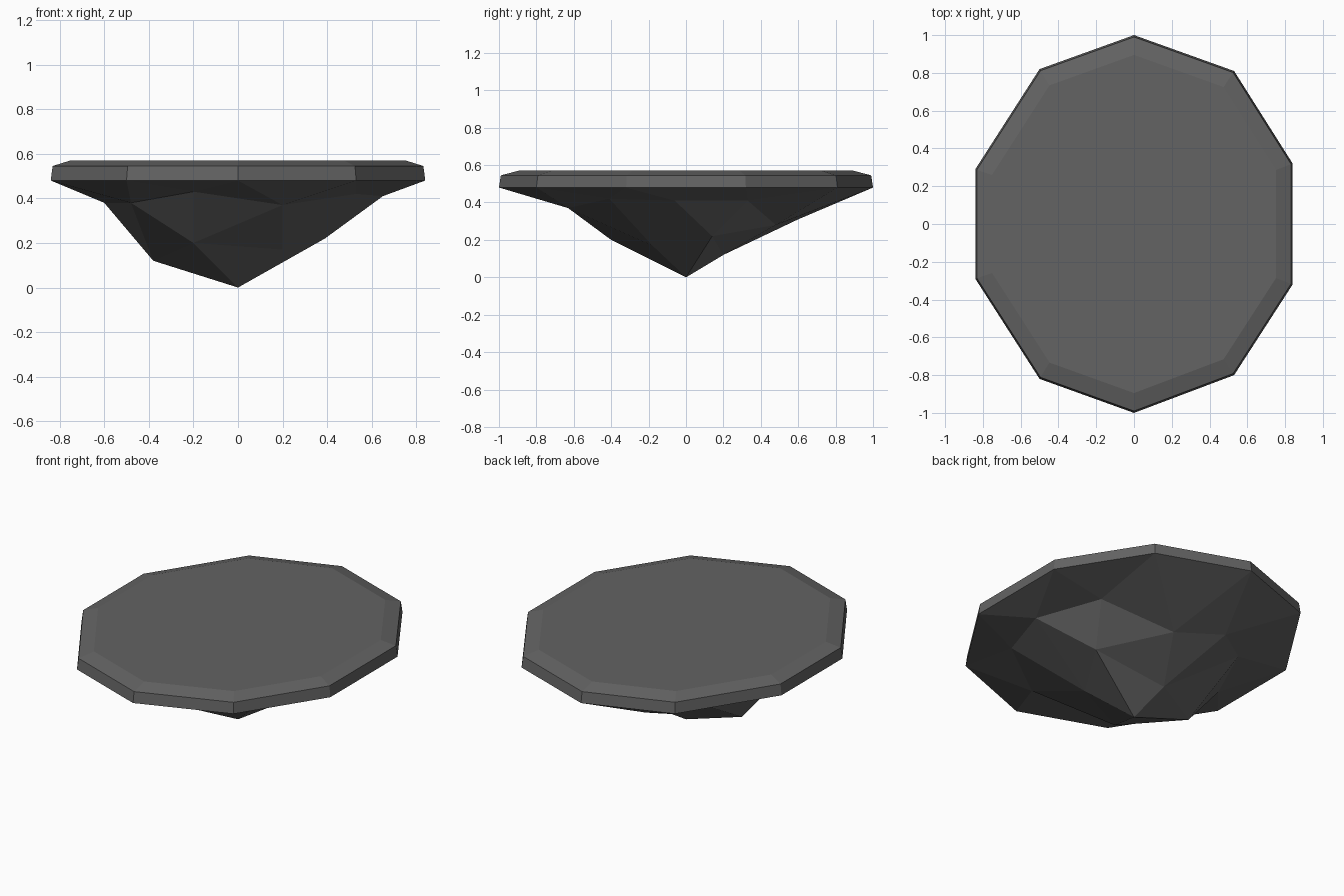
import bpy, bmesh

if "Cube" in bpy.data.objects:
    bpy.data.objects.remove(bpy.data.objects["Cube"])

stone = bpy.data.materials.new("dark_grey_stone")
stone.diffuse_color = (0.125, 0.125, 0.125, 1)
stone.use_nodes = True
stone.node_tree.nodes["Principled BSDF"].inputs["Base Color"].default_value = stone.diffuse_color

# Ten-sided outline, anticlockwise from just right of +x
outline = [(0.84, 0.32), (0.53, 0.81), (0, 1), (-0.5, 0.82), (-0.84, 0.29),
           (-0.84, -0.29), (-0.5, -0.82), (0, -1), (0.53, -0.80), (0.84, -0.32)]
# Craggy underside: outer ring of ten knobs (first at +x), inner ring of five, then the tip
knobs = [(0.65, -0.06, 0.41), (0.51, 0.33, 0.41), (0.12, 0.48, 0.28), (-0.15, 0.6, 0.31),
         (-0.4, 0.41, 0.35), (-0.6, 0, 0.38), (-0.48, -0.4, 0.38), (-0.2, -0.65, 0.43),
         (0.2, -0.63, 0.37), (0.53, -0.41, 0.42)]
lower = [(0.39, 0.14, 0.22), (-0.045, 0.2, 0.12), (-0.38, 0.01, 0.12),
         (-0.2, -0.4, 0.2), (0.2, -0.18, 0.17)]


def ring(bm, scale, z):
    return [bm.verts.new((x * scale, y * scale, z)) for x, y in outline]


def finish(bm, name):
    bm.normal_update()
    mesh = bpy.data.meshes.new(name)
    bm.to_mesh(mesh)
    bm.free()
    mesh.materials.append(stone)
    bpy.context.collection.objects.link(bpy.data.objects.new(name, mesh))


# Top slab: upright rim, shallow bevel, flat top
bm = bmesh.new()
rings = [ring(bm, 1, 0.48), ring(bm, 0.99, 0.545), ring(bm, 0.895, 0.57)]
for a, b in zip(rings, rings[1:]):
    for i in range(10):
        j = (i + 1) % 10
        bm.faces.new((a[i], a[j], b[j], b[i]))
bm.faces.new(rings[-1])
finish(bm, "top_slab")

# Underside: triangulated crag narrowing to a point
bm = bmesh.new()
rim = ring(bm, 1, 0.48)
mid = [bm.verts.new(p) for p in knobs]
low = [bm.verts.new(p) for p in lower]
tip = bm.verts.new((0, 0, 0))
for i in range(10):
    j = (i + 1) % 10
    bm.faces.new((rim[i], mid[i], mid[j]))
    bm.faces.new((rim[i], mid[j], rim[j]))
for k in range(5):
    n = (k + 1) % 5
    before, corner, after = mid[2 * k], mid[2 * k + 1], mid[(2 * k + 2) % 10]
    bm.faces.new((low[k], corner, before))
    bm.faces.new((low[k], after, corner))
    bm.faces.new((low[k], low[n], after))
    bm.faces.new((low[k], tip, low[n]))
for f in bm.faces:
    f.normal_update()
    if f.normal.z > 0:
        f.normal_flip()
finish(bm, "rock_underside")
